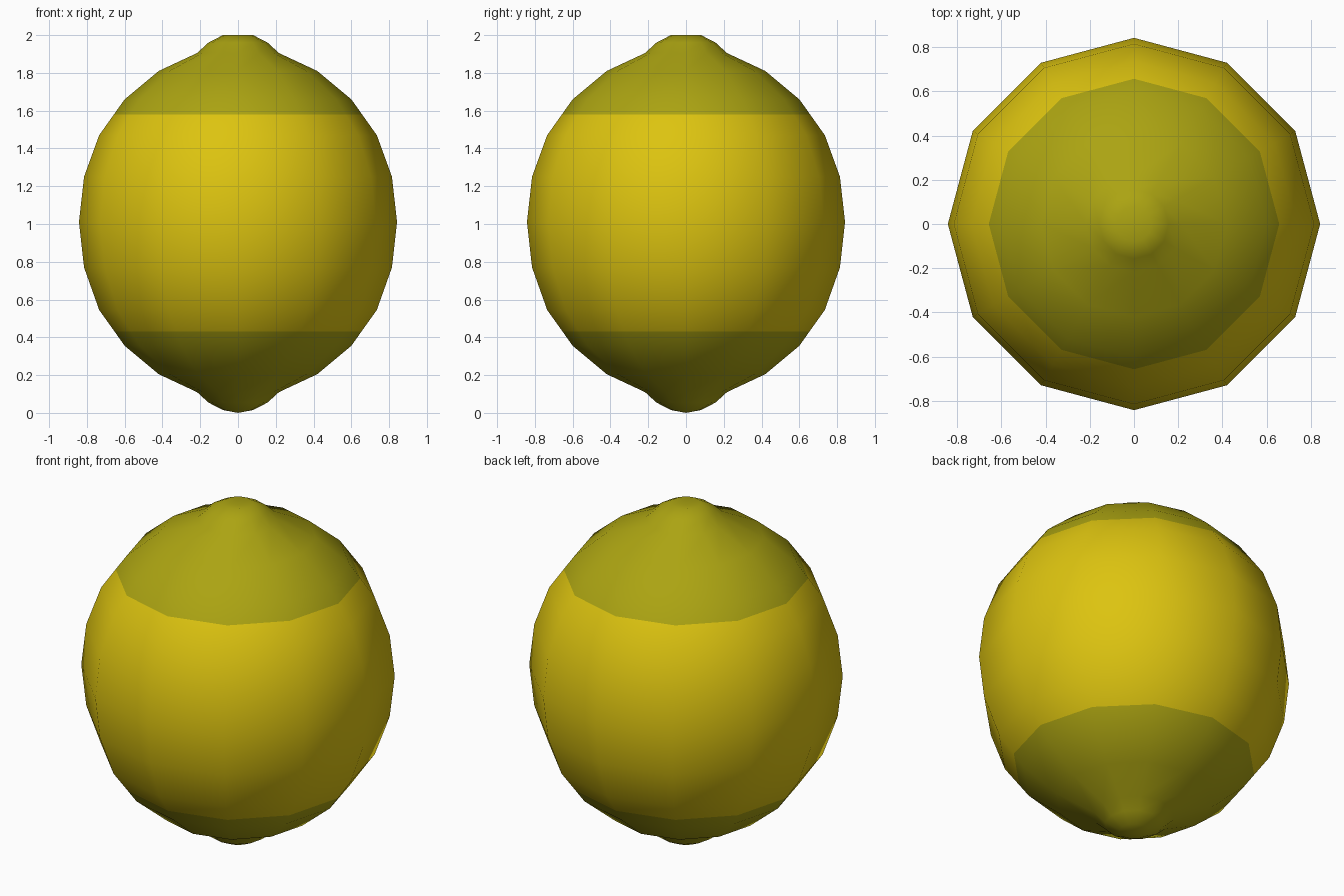
import bpy, bmesh, math

if "Cube" in bpy.data.objects:
    bpy.data.objects.remove(bpy.data.objects["Cube"])

SIDES = 12
# Lathe profile (radius, height), bottom to top
PROFILE = [(0.08, 0.015), (0.157, 0.055), (0.217, 0.11), (0.42, 0.205),
           (0.60, 0.355), (0.653, 0.43), (0.735, 0.545), (0.815, 0.77),
           (0.842, 1.01), (0.815, 1.25), (0.735, 1.47), (0.657, 1.58),
           (0.60, 1.66), (0.42, 1.81), (0.217, 1.905), (0.157, 1.96),
           (0.08, 2.0)]
LOW, HIGH = 0.43, 1.58   # limits of the yellow band


def material(name, rgb):
    m = bpy.data.materials.new(name)
    m.diffuse_color = (*rgb, 1)
    m.use_nodes = True
    m.node_tree.nodes["Principled BSDF"].inputs["Base Color"].default_value = m.diffuse_color
    return m


bm = bmesh.new()
rings = [[bm.verts.new((r * math.cos(2 * math.pi * i / SIDES),
                        r * math.sin(2 * math.pi * i / SIDES), z))
          for i in range(SIDES)] for r, z in PROFILE]
bottom = bm.verts.new((0, 0, 0))
top = bm.verts.new((0, 0, 1.985))   # slight dimple at the stem end
for i in range(SIDES):
    j = (i + 1) % SIDES
    for a, b in zip(rings, rings[1:]):
        bm.faces.new((a[i], a[j], b[j], b[i]))
    bm.faces.new((bottom, rings[0][j], rings[0][i]))
    bm.faces.new((top, rings[-1][i], rings[-1][j]))

# Greenish ends, yellow middle, smooth all over
for f in bm.faces:
    f.smooth = True
    f.material_index = 0 if LOW < f.calc_center_median().z < HIGH else 1

mesh = bpy.data.meshes.new("lemon")
bm.to_mesh(mesh)
bm.free()
mesh.materials.append(material("lemon yellow", (0.72, 0.55, 0.005)))
mesh.materials.append(material("green yellow", (0.41, 0.37, 0.006)))
bpy.context.collection.objects.link(bpy.data.objects.new("lemon", mesh))
